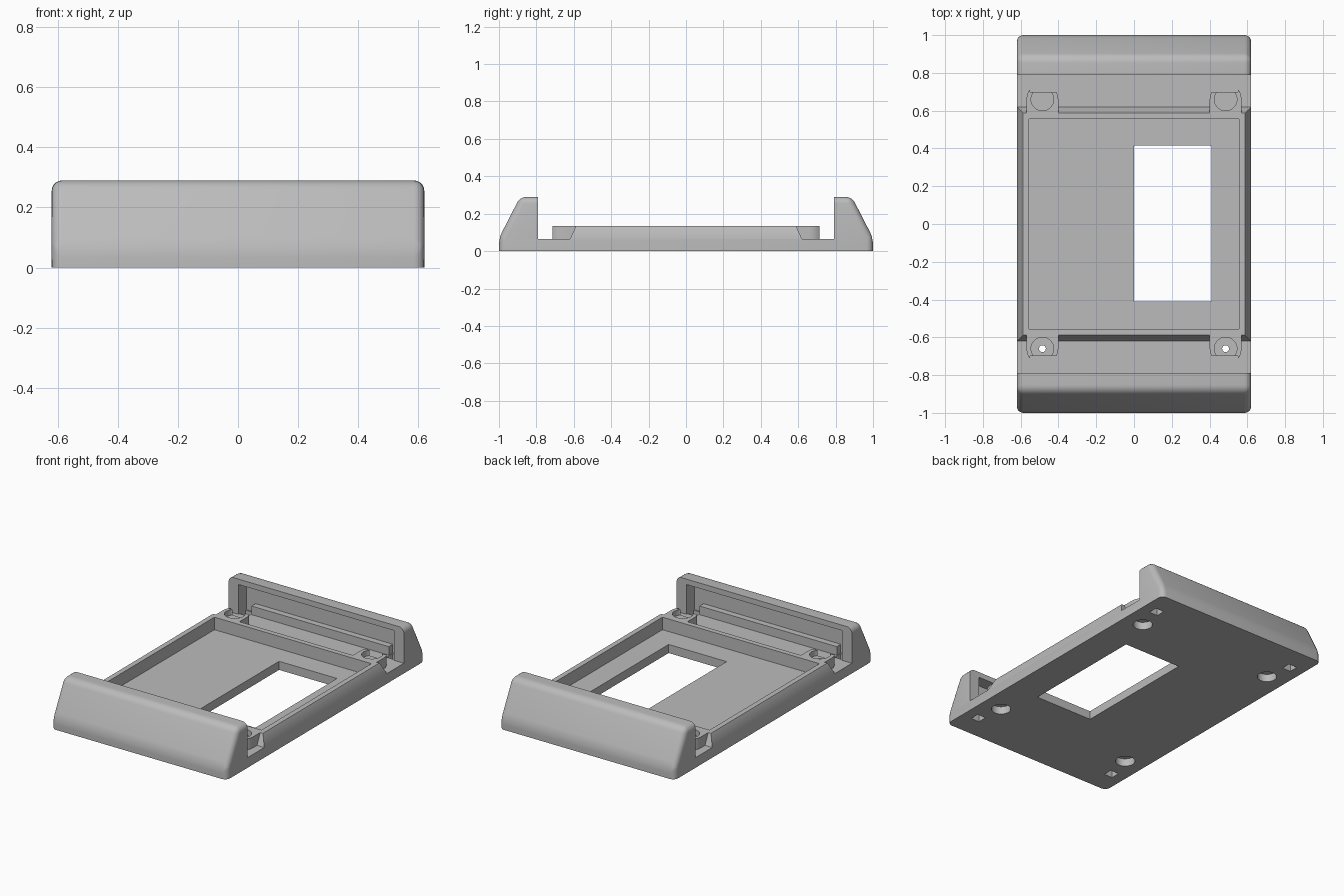
import bpy, bmesh
from mathutils import Matrix, Vector

cube = bpy.data.objects.get("Cube")
if cube:
    bpy.data.objects.remove(cube, do_unlink=True)

grey = bpy.data.materials.new("light_grey")
grey.use_nodes = True
colour = (0.5, 0.5, 0.5, 1)
grey.diffuse_color = colour
grey.node_tree.nodes["Principled BSDF"].inputs["Base Color"].default_value = colour

HALF_X, FLOOR, RIM, INNER = 0.62, 0.065, 0.135, 0.79


def make(name, bm):
    bmesh.ops.recalc_face_normals(bm, faces=bm.faces)
    mesh = bpy.data.meshes.new(name)
    bm.to_mesh(mesh)
    bm.free()
    mesh.materials.append(grey)
    ob = bpy.data.objects.new(name, mesh)
    bpy.context.collection.objects.link(ob)
    return ob


def box(name, lo, hi, taper=0):
    lo, hi = Vector(lo), Vector(hi)
    bm = bmesh.new()
    bmesh.ops.create_cube(bm, size=1)
    for v in bm.verts:
        top = v.co.z > 0
        v.co = (lo + hi) / 2 + v.co * (hi - lo)
        if top:
            v.co.x -= taper if v.co.x > 0 else -taper
            v.co.y -= taper if v.co.y > 0 else -taper
    return make(name, bm)


def cylinder(name, x, y, z0, z1, r, r_top=None):
    bm = bmesh.new()
    bmesh.ops.create_cone(bm, cap_ends=True, segments=48, radius1=r,
                          radius2=r if r_top is None else r_top, depth=z1 - z0,
                          matrix=Matrix.Translation((x, y, (z0 + z1) / 2)))
    return make(name, bm)


def combine(target, other, operation):
    mod = target.modifiers.new("combine", 'BOOLEAN')
    mod.operation, mod.object, mod.solver = operation, other, 'EXACT'
    bpy.ops.object.select_all(action='DESELECT')
    target.select_set(True)
    bpy.context.view_layer.objects.active = target
    bpy.ops.object.modifier_apply(modifier=mod.name)
    bpy.data.objects.remove(other, do_unlink=True)


# Base plate and sloped end walls from one side profile
half = [(INNER, FLOOR), (INNER, 0.29), (0.887, 0.29), (1, 0.07), (1, 0)]
profile = half + [(-y, z) for y, z in reversed(half)]
bm = bmesh.new()
face = bm.faces.new([bm.verts.new((-HALF_X, y, z)) for y, z in profile])
ext = bmesh.ops.extrude_face_region(bm, geom=[face])
for v in ext["geom"]:
    if isinstance(v, bmesh.types.BMVert):
        v.co.x = HALF_X
bmesh.ops.recalc_face_normals(bm, faces=bm.faces)


def rounded(edge):
    a, b = edge.verts[0].co, edge.verts[1].co
    mid = (a + b) / 2
    return abs(mid.y) > INNER + 0.01 and mid.z > 0.01


bmesh.ops.bevel(bm, geom=[e for e in bm.edges if rounded(e)], offset=0.035,
                segments=5, profile=0.5, affect='EDGES', clamp_overlap=True)
case = make("enclosure_half", bm)

# Raised tray with sloping sides
combine(case, box("tray", (-HALF_X, -0.62, FLOOR), (HALF_X, 0.62, RIM), 0.032), 'UNION')

# Screw bosses
corners = [(sx, sy) for sx in (-1, 1) for sy in (-1, 1)]
for sx, sy in corners:
    x, y = 0.485 * sx, 0.66 * sy
    ys = sorted((0.575 * sy, y))
    combine(case, box("boss_web", (x - 0.084, ys[0], 0.04), (x + 0.084, ys[1], RIM)), 'UNION')
    combine(case, cylinder("boss", x, y, 0.04, RIM, 0.084), 'UNION')

# Tray pocket and display window
combine(case, box("pocket", (-0.555, -0.555, 0.055), (0.555, 0.555, 0.3)), 'DIFFERENCE')
combine(case, box("window", (0, -0.41, -0.1), (0.41, 0.415, 0.3)), 'DIFFERENCE')

# Recesses inside the end walls
for sy in (-1, 1):
    ys = sorted((0.7 * sy, 0.87 * sy))
    combine(case, box("recess", (-0.55, ys[0], FLOOR), (0.55, ys[1], 0.255)), 'DIFFERENCE')

# Screw holes, counterbores and clip slots
for sx, sy in corners:
    x, y = 0.485 * sx, 0.66 * sy
    combine(case, cylinder("screw_seat", x, y, 0.1, 0.2, 0.06), 'DIFFERENCE')
    combine(case, cylinder("counterbore", x, y, -0.1, 0.05, 0.058), 'DIFFERENCE')
    if sy < 0:
        combine(case, cylinder("pilot_hole", x, y, 0, 0.2, 0.018), 'DIFFERENCE')
    sx_c, sy_c = 0.52 * sx, 0.83 * sy
    combine(case, box("slot", (sx_c - 0.03, sy_c - 0.03, -0.1),
                      (sx_c + 0.03, sy_c + 0.03, 0.1)), 'DIFFERENCE')

# Stiffening bars inside the recesses
for sy in (-1, 1):
    ys = sorted((0.83 * sy, 0.88 * sy))
    combine(case, box("bar", (-0.485, ys[0], 0.05), (0.485, ys[1], 0.12)), 'UNION')

bpy.ops.object.select_all(action='DESELECT')
case.select_set(True)
bpy.context.view_layer.objects.active = case
bpy.ops.object.shade_smooth_by_angle()
